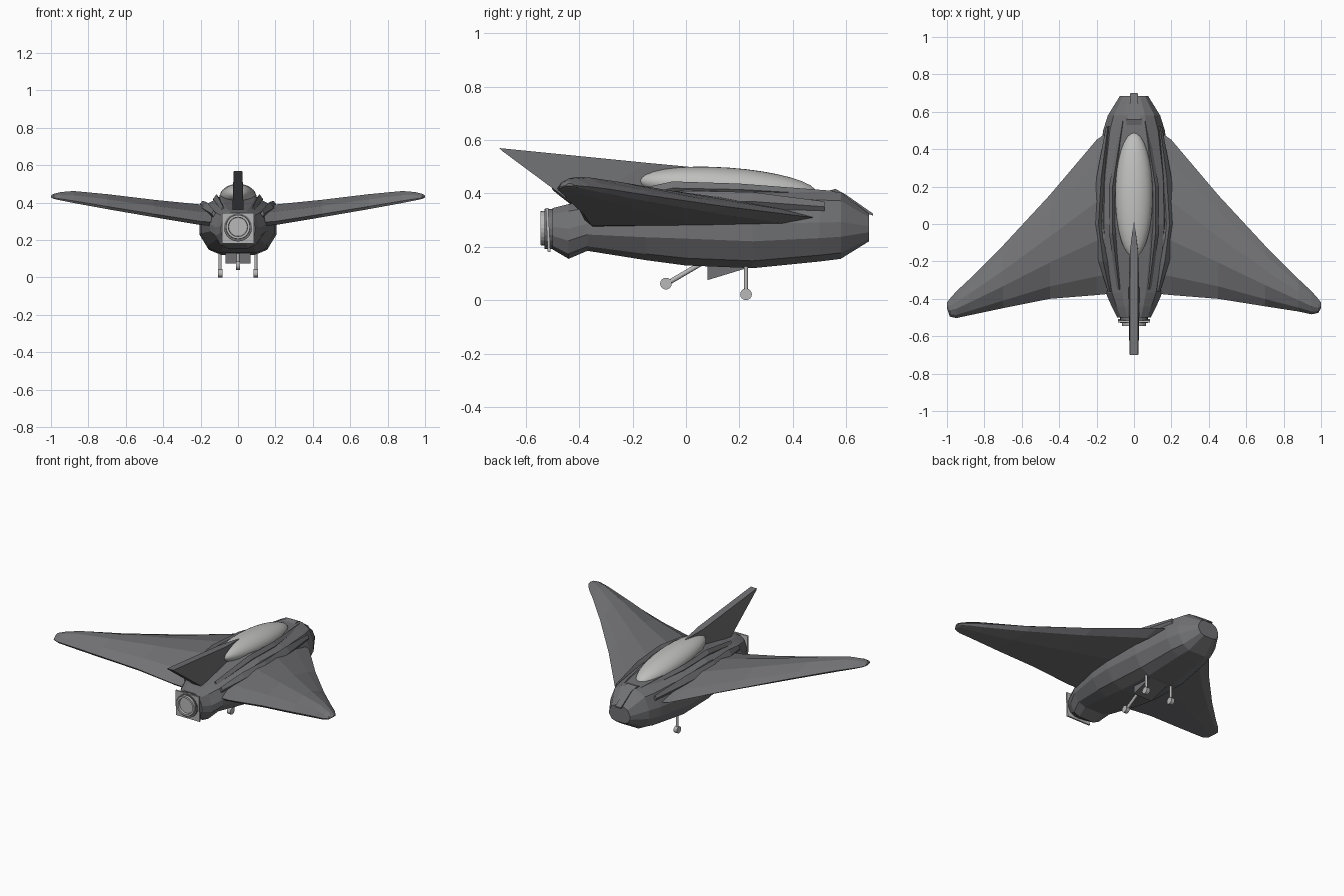
import bpy, bmesh, math
from mathutils import Vector

if "Cube" in bpy.data.objects:
    bpy.data.objects.remove(bpy.data.objects["Cube"])


def material(name, c):
    m = bpy.data.materials.new(name)
    m.diffuse_color = (*c, 1)
    m.use_nodes = True
    m.node_tree.nodes["Principled BSDF"].inputs["Base Color"].default_value = m.diffuse_color
    return m


HULL = material("dark grey hull", (0.165, 0.166, 0.175))
GLASS = material("pale canopy", (0.52, 0.52, 0.51))
METAL = material("light metal", (0.48, 0.48, 0.48))


def finish(name, bm, mat):
    bmesh.ops.recalc_face_normals(bm, faces=bm.faces)
    me = bpy.data.meshes.new(name)
    bm.to_mesh(me)
    bm.free()
    me.materials.append(mat)
    ob = bpy.data.objects.new(name, me)
    bpy.context.collection.objects.link(ob)
    return ob


def loft(name, rings, mat):
    """Skin a list of equal-length rings and cap both ends."""
    bm = bmesh.new()
    vs = [[bm.verts.new(p) for p in r] for r in rings]
    n = len(vs[0])
    for a, b in zip(vs, vs[1:]):
        for i in range(n):
            j = (i + 1) % n
            bm.faces.new((a[i], a[j], b[j], b[i]))
    bm.faces.new(vs[0])
    bm.faces.new(vs[-1])
    return finish(name, bm, mat)


def rod(name, a, b, r, mat, sides=12, r2=None):
    """Cylinder or cone between two points."""
    a, b = Vector(a), Vector(b)
    bm = bmesh.new()
    bmesh.ops.create_cone(bm, cap_ends=True, segments=sides, radius1=r,
                          radius2=r if r2 is None else r2, depth=(b - a).length)
    ob = finish(name, bm, mat)
    ob.location = (a + b) / 2
    ob.rotation_euler = (b - a).to_track_quat('Z', 'Y').to_euler()
    return ob


# Fuselage: faceted sections (y, half width, bottom, top)
def hull_ring(y, w, zb, zt):
    zl, zh = zb + (zt - zb) * 0.33, zb + (zt - zb) * 0.55
    half = [(w * 0.45, zb), (w * 0.78, zb + (zt - zb) * 0.09), (w, zl), (w, zh),
            (w * 0.78, zb + (zt - zb) * 0.87), (w * 0.42, zt)]
    pts = half + [(-x, z) for x, z in reversed(half)]
    return [(x, y, z) for x, z in pts]


loft("fuselage", [hull_ring(*s) for s in (
    (-0.50, 0.09, 0.19, 0.345), (-0.44, 0.12, 0.155, 0.36), (-0.37, 0.15, 0.185, 0.37),
    (-0.15, 0.195, 0.15, 0.41), (0.0, 0.207, 0.13, 0.435), (0.25, 0.20, 0.12, 0.425),
    (0.5, 0.165, 0.145, 0.41), (0.58, 0.14, 0.155, 0.405), (0.685, 0.075, 0.22, 0.325))], HULL)


# Wings: sections (x, leading y, trailing y, low z, high z)
def wing_ring(side, x, le, te, lo, hi):
    c, t = te - le, hi - lo
    sect = [(0, 0.3), (0.15, 0.6), (0.4, 0.97), (0.65, 1.0), (0.88, 0.65),
            (1, 0.18), (0.97, 0.0), (0.5, 0.0), (0.12, 0.08)]
    return [(side * x, le + c * u, lo + t * v) for u, v in sect]


for side, label in ((1, "right"), (-1, "left")):
    d = 0 if side > 0 else -0.02
    loft(label + "_wing", [wing_ring(side, *s) for s in (
        (0.10, 0.52, -0.37, 0.272, 0.385), (0.20, 0.45, -0.38, 0.28, 0.39),
        (0.45, 0.155, -0.40, 0.322, 0.415), (0.70, -0.115, -0.44 + d / 2, 0.365, 0.445),
        (0.88, -0.295, -0.468 + d, 0.398, 0.462), (0.95, -0.36, -0.483 + d, 0.412, 0.456),
        (0.985, -0.40, -0.475 + d, 0.42, 0.447), (1.0, -0.42, -0.45, 0.428, 0.438))], HULL)

    # Shoulder strakes and canopy rails
    def ridge(name, stations):
        loft(label + name, [[(side * (x - w), y, z), (side * x, y, z + h),
                             (side * (x + w), y, z), (side * x, y, z - h)]
                            for y, x, z, w, h in stations], HULL)
    ridge("_strake", ((0.52, 0.14, 0.35, 0.01, 0.02), (0.25, 0.175, 0.37, 0.025, 0.035),
                      (0.0, 0.19, 0.37, 0.03, 0.04), (-0.2, 0.165, 0.37, 0.025, 0.03),
                      (-0.36, 0.13, 0.34, 0.01, 0.02)))
    ridge("_canopy_rail", ((0.55, 0.06, 0.395, 0.012, 0.015), (0.2, 0.115, 0.415, 0.018, 0.022),
                           (-0.05, 0.115, 0.42, 0.018, 0.025), (-0.35, 0.08, 0.36, 0.012, 0.02)))
    # Main landing gear
    x = side * 0.095
    rod(label + "_gear_leg", (x, 0.225, 0.02), (x, 0.225, 0.17), 0.008, METAL)
    rod(label + "_wheel", (x - 0.012, 0.225, 0.022), (x + 0.012, 0.225, 0.022), 0.022, METAL, 16)

# Tail fin: swept blade tapering to a point at the canopy
loft("tail_fin", [[(s * w, y, z) for s, w, y, z in (
    (-1, w0, y, zt), (1, w0, y, zt), (1, w1, yb, zb), (-1, w1, yb, zb))]
    for w0, y, zt, w1, yb, zb in (
        (0.022, -0.70, 0.57, 0.024, -0.69, 0.56),
        (0.022, -0.15, 0.515, 0.03, -0.40, 0.345),
        (0.003, 0.01, 0.50, 0.02, -0.12, 0.40))], HULL)

# Canopy: long smooth bubble
bm = bmesh.new()
bmesh.ops.create_uvsphere(bm, u_segments=32, v_segments=16, radius=1)
for v in bm.verts:
    v.co = (v.co.x * 0.10, v.co.z * 0.335, v.co.y * 0.072)
for f in bm.faces:
    f.smooth = True
canopy = finish("canopy", bm, GLASS)
canopy.location = (0, 0.155, 0.425)
canopy.rotation_euler = (-0.07, 0, 0)

# Nose beak above the blunt nose
loft("nose_beak", [[(-w, y, z), (w, y, z), (w, y, z - h), (-w, y, z - h)] for w, y, z, h in (
    (0.04, 0.50, 0.40, 0.03), (0.04, 0.56, 0.417, 0.04), (0.025, 0.60, 0.395, 0.04),
    (0.02, 0.70, 0.325, 0.008))], HULL)

# Ventral scoop
loft("belly_scoop", [[(x, 0.08, 0.075), (x, 0.08, 0.15), (x, 0.25, 0.15), (x, 0.235, 0.122)]
                     for x in (-0.067, 0.067)], HULL)

# Trailing gear leg and wheel
rod("tail_gear_leg", (0, -0.075, 0.06), (0, 0.07, 0.145), 0.009, METAL)
rod("tail_wheel", (-0.012, -0.075, 0.062), (0.012, -0.075, 0.062), 0.022, METAL, 16)

# Engine: square mounting plate, nozzle ring and recessed disc
loft("engine_plate", [[(-0.085, y, 0.18), (0.085, y, 0.18), (0.085, y - 0.008, 0.345),
                       (-0.085, y - 0.008, 0.345)] for y in (-0.518, -0.508)], METAL)
rod("engine_pipe", (0, -0.48, 0.267), (0, -0.53, 0.267), 0.075, HULL, 20)
bm = bmesh.new()
rings = []
for r, y in ((0.067, -0.505), (0.064, -0.545), (0.052, -0.545), (0.05, -0.531)):
    rings.append([bm.verts.new((r * math.cos(k * math.pi / 12), y,
                                0.27 + r * math.sin(k * math.pi / 12))) for k in range(24)])
for a, b in zip(rings, rings[1:]):
    for i in range(24):
        bm.faces.new((a[i], a[(i + 1) % 24], b[(i + 1) % 24], b[i]))
bm.faces.new(rings[-1])
finish("engine_nozzle", bm, METAL)
